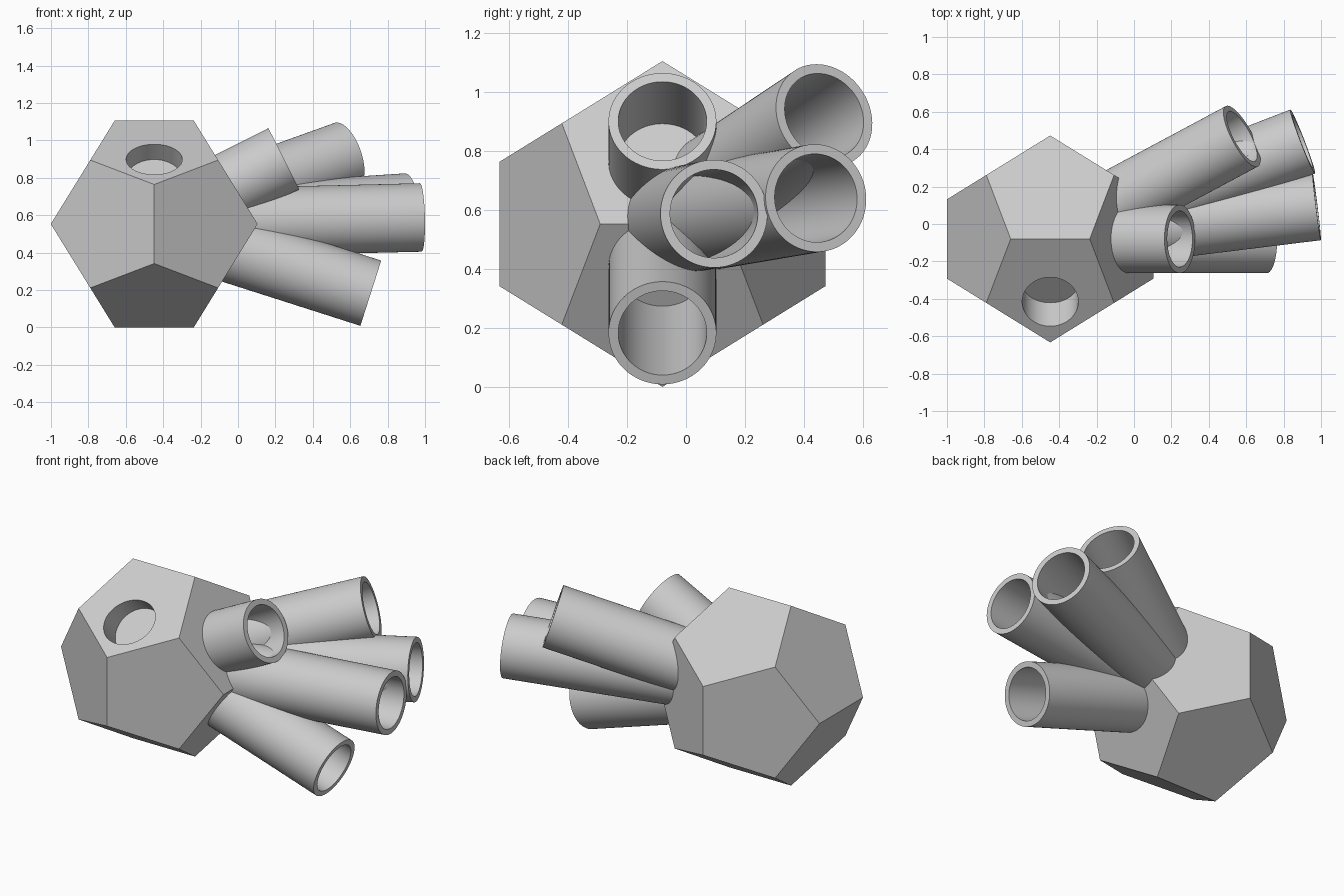
import bpy
import bmesh
import math
from mathutils import Vector

old = bpy.data.objects.get("Cube")
if old:
    bpy.data.objects.remove(old, do_unlink=True)

PHI = (1 + math.sqrt(5)) / 2
CENTRE = Vector((-0.448, -0.08, 0.553))
SCALE = 0.553 / PHI
OUTER, BORE = 0.183, 0.15
SIDES = 96

grey = bpy.data.materials.new("plain grey")
grey.use_nodes = True
colour = (0.6, 0.6, 0.6, 1)
grey.diffuse_color = colour
grey.node_tree.nodes["Principled BSDF"].inputs["Base Color"].default_value = colour


def finish(name, bm):
    bmesh.ops.recalc_face_normals(bm, faces=bm.faces[:])
    mesh = bpy.data.meshes.new(name)
    bm.to_mesh(mesh)
    bm.free()
    mesh.materials.append(grey)
    obj = bpy.data.objects.new(name, mesh)
    bpy.context.collection.objects.link(obj)
    return obj


def aim(obj, direction):
    obj.location = CENTRE
    obj.rotation_euler = direction.to_track_quat('Z', 'Y').to_euler()


def select_only(obj):
    bpy.ops.object.select_all(action='DESELECT')
    obj.select_set(True)
    bpy.context.view_layer.objects.active = obj


def lathe(name, profile, direction, closed):
    """Spin a (radius, height) profile round an axis leaving the hub centre."""
    bm = bmesh.new()
    verts = [bm.verts.new((r, 0, h)) for r, h in profile]
    pairs = list(zip(verts, verts[1:]))
    if closed:
        pairs.append((verts[-1], verts[0]))
    edges = [bm.edges.new(p) for p in pairs]
    bmesh.ops.spin(bm, geom=verts + edges, cent=(0, 0, 0), axis=(0, 0, 1),
                   angle=math.tau, steps=SIDES, use_duplicate=False)
    bmesh.ops.remove_doubles(bm, verts=bm.verts[:], dist=0.0001)
    obj = finish(name, bm)
    aim(obj, direction)
    return obj


# Twelve-sided hub: hull of a cube's corners and three crossed rectangles
bm = bmesh.new()
signs = (-1, 1)
for a in signs:
    for b in signs:
        for c in signs:
            bm.verts.new(Vector((a, b, c)) * SCALE)
        p, q = a / PHI, b * PHI
        for corner in ((p, 0, q), (q, p, 0), (0, q, p)):
            bm.verts.new(Vector(corner) * SCALE)
bmesh.ops.convex_hull(bm, input=bm.verts[:])
bmesh.ops.dissolve_limit(bm, angle_limit=0.05, verts=bm.verts[:], edges=bm.edges[:])
hub = finish("hub", bm)
hub.location = CENTRE

# Blind socket drilled into the upper front face
cutter = lathe("socket_cutter", [(0, 0.335), (BORE, 0.335), (BORE, 0.9), (0, 0.9)],
               Vector((0, -0.697, 0.717)), False)
cutter.hide_render = True
bpy.context.view_layer.update()
cut = hub.modifiers.new("socket", 'BOOLEAN')
cut.operation = 'DIFFERENCE'
cut.solver = 'EXACT'
cut.object = cutter
select_only(hub)
bpy.ops.object.modifier_apply(modifier=cut.name)
bpy.data.objects.remove(cutter, do_unlink=True)
bpy.ops.object.shade_smooth_by_angle(angle=math.radians(30))

# Open tubes: each points from the hub centre to the middle of its mouth
mouths = {
    "short_upper_tube": (0.245, -0.08, 0.902),
    "lower_tube": (0.71, -0.08, 0.183),
    "rear_upper_tube": (0.577, 0.469, 0.921),
    "rear_long_tube": (0.902, 0.441, 0.641),
    "middle_long_tube": (0.977, 0.095, 0.588),
}
for name, mouth in mouths.items():
    reach = Vector(mouth) - CENTRE
    tip, root = reach.length, 0.36
    tube = lathe(name, [(BORE, root), (OUTER, root), (OUTER, tip), (BORE, tip)],
                 reach, True)
    select_only(tube)
    bpy.ops.object.shade_smooth_by_angle(angle=math.radians(30))
